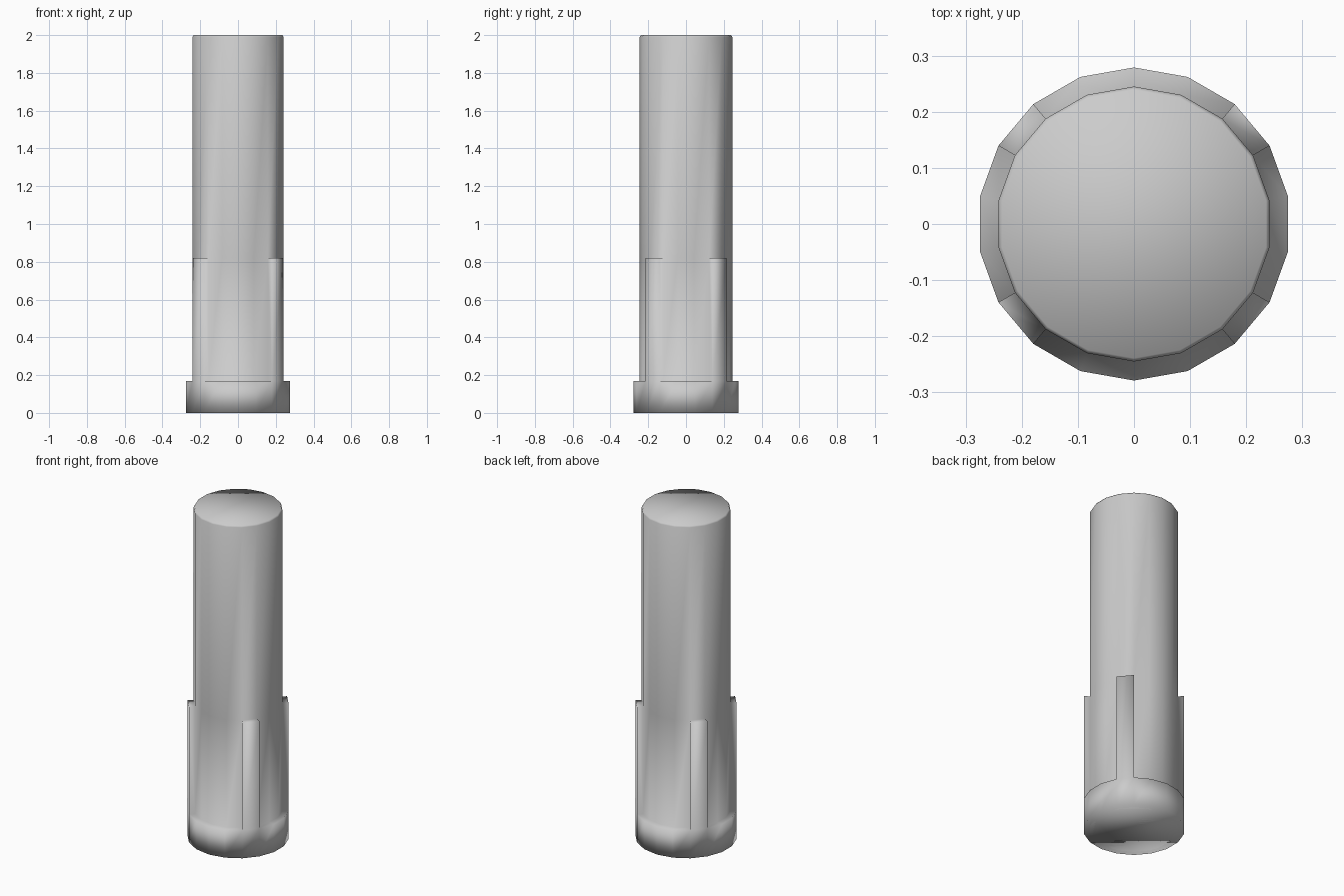
import bpy, bmesh
from math import sin, cos, radians

if "Cube" in bpy.data.objects:
    bpy.data.objects.remove(bpy.data.objects["Cube"])

SIDES = 18
R_SHAFT, R_COLLAR = 0.245, 0.279

bm = bmesh.new()


def ring(radius, z):
    """Ring of vertices with one corner on +y."""
    return [bm.verts.new((radius * cos(radians(90 + i * 20)),
                          radius * sin(radians(90 + i * 20)), z))
            for i in range(SIDES)]


# Shaft: stacked rings with a tiny chamfer at the top
profile = [(R_SHAFT, 0), (R_SHAFT, 0.17), (R_SHAFT, 0.82),
           (R_SHAFT, 1.99), (R_SHAFT - 0.006, 2.0)]
rings = [ring(r, z) for r, z in profile]
bands = []
for low, high in zip(rings, rings[1:]):
    bands.append([bm.faces.new((low[i], low[(i + 1) % SIDES],
                                high[(i + 1) % SIDES], high[i]))
                  for i in range(SIDES)])
bottom = bm.faces.new(rings[0][::-1])
bm.faces.new(rings[-1])

# Collar and four upright ribs: grow them outward from the shaft
ribs = [bands[1][i] for i in (2, 6, 11, 15)]
region = bands[0] + ribs + [bottom]
grown = bmesh.ops.extrude_face_region(bm, geom=region)["geom"]
for v in grown:
    if isinstance(v, bmesh.types.BMVert):
        v.co.x *= R_COLLAR / R_SHAFT
        v.co.y *= R_COLLAR / R_SHAFT

loose = [v for v in bm.verts if not v.link_faces]
bmesh.ops.delete(bm, geom=loose, context='VERTS')
bmesh.ops.recalc_face_normals(bm, faces=bm.faces[:])
for f in bm.faces:
    f.smooth = True

mesh = bpy.data.meshes.new("ribbed_post")
bm.to_mesh(mesh)
bm.free()
post = bpy.data.objects.new("ribbed_post", mesh)
bpy.context.collection.objects.link(post)
